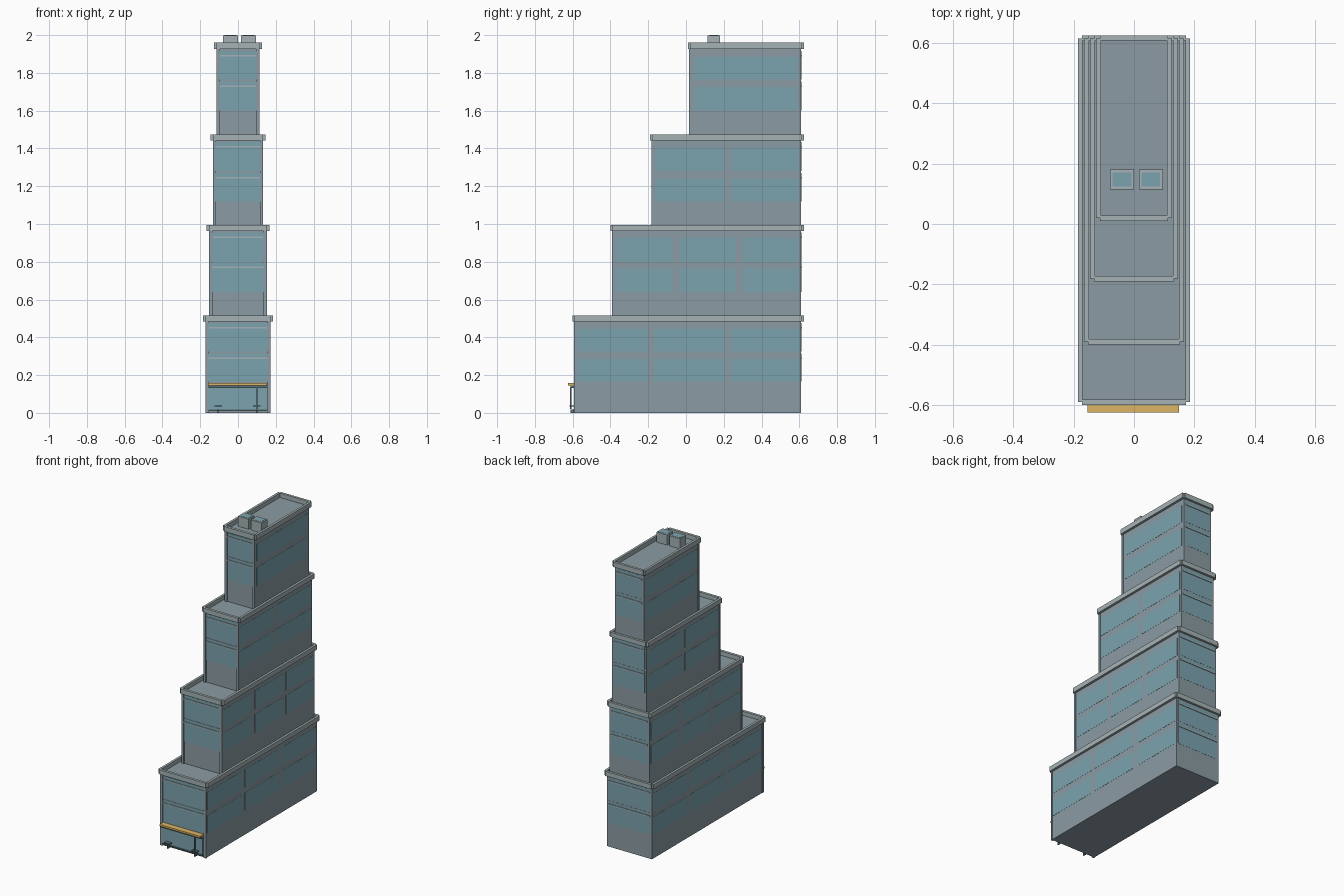
import bpy, bmesh
from mathutils import Matrix, Vector

if "Cube" in bpy.data.objects:
    bpy.data.objects.remove(bpy.data.objects["Cube"])


def material(name, rgb):
    m = bpy.data.materials.new(name)
    m.diffuse_color = (*rgb, 1)
    m.use_nodes = True
    m.node_tree.nodes["Principled BSDF"].inputs["Base Color"].default_value = m.diffuse_color
    return m


WALL = material("wall_grey", (0.26, 0.33, 0.37))
TRIM = material("trim_grey", (0.38, 0.45, 0.46))
GLASS = material("glass_blue", (0.20, 0.37, 0.43))
DARK = material("dark_metal", (0.10, 0.16, 0.18))
GOLD = material("awning_gold", (0.72, 0.46, 0.13))


def boxes(name, mat, items):
    """One object from (x0, x1, y0, y1, z0, z1) boxes."""
    bm = bmesh.new()
    for x0, x1, y0, y1, z0, z1 in items:
        centre = Vector((x0 + x1, y0 + y1, z0 + z1)) / 2
        size = Matrix.Diagonal((x1 - x0, y1 - y0, z1 - z0, 1))
        bmesh.ops.create_cube(bm, size=1, matrix=Matrix.Translation(centre) @ size)
    mesh = bpy.data.meshes.new(name)
    bm.to_mesh(mesh)
    bm.free()
    mesh.materials.append(mat)
    ob = bpy.data.objects.new(name, mesh)
    bpy.context.collection.objects.link(ob)
    return ob


def both_sides(x0, x1, *rest):
    return [(x0, x1, *rest), (-x1, -x0, *rest)]


BACK = 0.61
# half width, front y, bottom, roof, parapet top, side window bays, window rows
tiers = [
    (0.17, -0.585, 0.0, 0.488, 0.516,
     [(-0.575, -0.205), (-0.17, 0.2), (0.235, 0.6)], [(0.165, 0.285), (0.325, 0.445)]),
    (0.15, -0.385, 0.488, 0.967, 0.996,
     [(-0.37, -0.07), (-0.035, 0.265), (0.3, 0.595)], [(0.64, 0.765), (0.80, 0.925)]),
    (0.13, -0.175, 0.967, 1.447, 1.475,
     [(-0.165, 0.2), (0.235, 0.595)], [(1.12, 1.24), (1.28, 1.405)]),
    (0.11, 0.025, 1.447, 1.93, 1.96,
     [(0.045, 0.59)], [(1.60, 1.725), (1.765, 1.885)]),
]

for i, (w, front, z0, roof, top, bays, rows) in enumerate(tiers, 1):
    # main block
    boxes(f"tier_{i}_body", WALL, [(-w, w, front, BACK, z0, roof)])
    # corner pilasters on the front
    boxes(f"tier_{i}_pilasters", WALL,
          both_sides(w - 0.014, w + 0.003, front - 0.008, front + 0.006, z0, roof))
    # raised roof edge: side, front and back rails
    zb = roof - 0.004
    boxes(f"tier_{i}_parapet", TRIM,
          both_sides(w, w + 0.016, front - 0.005, BACK + 0.005, zb, top)
          + [(-w - 0.003, w + 0.003, front - 0.015, front + 0.003, zb, top),
             (-w - 0.003, w + 0.003, BACK - 0.002, BACK + 0.015, zb, top)])
    # side glazing
    boxes(f"tier_{i}_side_windows", GLASS,
          [b for y0, y1 in bays for r in rows
           for b in both_sides(w - 0.004, w + 0.001, y0, y1, *r)])
    # front and back glazing
    wx = w - 0.014
    boxes(f"tier_{i}_end_windows", GLASS,
          [(-wx, wx, ya, yb, r0, r1 + 0.03) for r0, r1 in rows
           for ya, yb in ((front - 0.002, front + 0.004), (BACK - 0.004, BACK + 0.001))])
    # slim ledges
    boxes(f"tier_{i}_ledges", TRIM,
          [(-wx, wx, ya, yb, r1 + 0.001, r1 + 0.009) for r0, r1 in rows
           for ya, yb in ((front - 0.006, front + 0.002), (BACK - 0.002, BACK + 0.005))])

# entrance: glass shopfront, frame, awning, handles
boxes("shopfront_glass", GLASS, [(-0.155, 0.148, -0.592, -0.583, 0.018, 0.138)])
boxes("shopfront_frame", DARK,
      [(-0.155, 0.15, -0.612, -0.585, 0.132, 0.145),
       (-0.155, 0.15, -0.598, -0.585, 0.010, 0.018),
       (0.098, 0.104, -0.613, -0.605, 0.02, 0.135)])
boxes("awning", GOLD, [(-0.155, 0.15, -0.625, -0.585, 0.145, 0.157)])
boxes("door_fittings", DARK,
      [(x - 0.02, x + 0.02, -0.618, -0.590, 0.033, 0.039) for x in (-0.105, 0.1)]
      + [(x - 0.004, x + 0.004, -0.612, -0.59, 0.0, 0.018) for x in (-0.105, 0.1)])

# rooftop units with glazed lids
units = [(-0.08, 0.0), (0.016, 0.096)]
boxes("roof_units", TRIM, [(a, b, 0.115, 0.18, 1.93, 1.999) for a, b in units])
boxes("roof_unit_glass", GLASS,
      [(a + 0.009, b - 0.009, 0.124, 0.171, 1.99, 2.0) for a, b in units])
